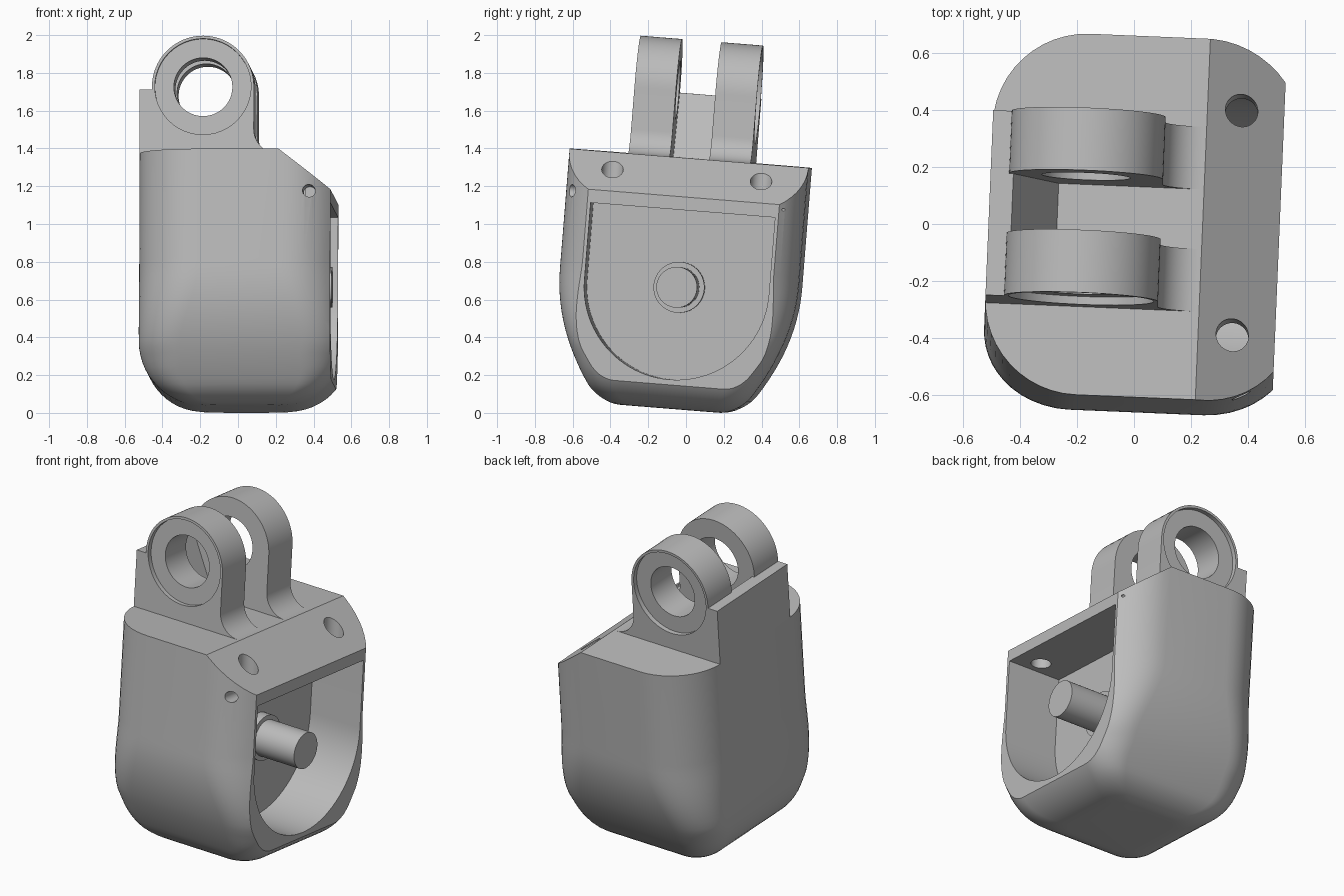
import bpy, bmesh, math
from mathutils import Matrix, Vector, Euler

if "Cube" in bpy.data.objects:
    bpy.data.objects.remove(bpy.data.objects["Cube"])

grey = bpy.data.materials.new("plain grey")
grey.use_nodes = True
grey.diffuse_color = (0.5, 0.5, 0.5, 1)
grey.node_tree.nodes["Principled BSDF"].inputs["Base Color"].default_value = (0.5, 0.5, 0.5, 1)

# Slight lean of the whole part
POSE = Matrix.Translation((-0.003, -0.08, 0.022)) @ Euler(
    (math.radians(-4.6), 0, math.radians(-2.4))).to_matrix().to_4x4()

HALF_Y, LEFT, RIGHT, LEDGE = 0.635, -0.51, 0.51, 1.33
SLOPE_X, SLOPE_Z = 0.24, 1.125
EYE_X, EYE_Z, EYE_R = -0.175, 1.685, 0.27
PIN_Z, CAVITY_R, WALL_X = 0.645, 0.49, 0.16


def make(name, bm):
    bmesh.ops.recalc_face_normals(bm, faces=bm.faces)
    mesh = bpy.data.meshes.new(name)
    bm.to_mesh(mesh)
    bm.free()
    mesh.materials.append(grey)
    ob = bpy.data.objects.new(name, mesh)
    bpy.context.collection.objects.link(ob)
    return ob


def loft(name, rings):
    bm = bmesh.new()
    rows = [[bm.verts.new(p) for p in ring] for ring in rings]
    n = len(rows[0])
    for lo, hi in zip(rows, rows[1:]):
        for i in range(n):
            j = (i + 1) % n
            bm.faces.new((lo[i], lo[j], hi[j], hi[i]))
    bm.faces.new(rows[0])
    bm.faces.new(rows[-1])
    return make(name, bm)


def prism(name, profile, axis, a, b):
    place = {"x": lambda u, v, t: (t, u, v),
             "y": lambda u, v, t: (u, t, v),
             "z": lambda u, v, t: (u, v, t)}[axis]
    return loft(name, [[place(u, v, t) for u, v in profile] for t in (a, b)])


def arc(cu, cv, r, start, end, steps=32):
    angles = [math.radians(start + (end - start) * i / steps) for i in range(steps + 1)]
    return [(cu + r * math.cos(t), cv + r * math.sin(t)) for t in angles]


def rod(name, cu, cv, r, axis, a, b):
    return prism(name, arc(cu, cv, r, 0, 360, 48)[:-1], axis, a, b)


def cut(ob, cutters):
    for c in cutters:
        c.hide_render = True
        mod = ob.modifiers.new("cut", "BOOLEAN")
        mod.operation, mod.solver, mod.object = "DIFFERENCE", "EXACT", c
    bpy.context.view_layer.update()
    graph = bpy.context.evaluated_depsgraph_get()
    mesh = bpy.data.meshes.new_from_object(ob.evaluated_get(graph))
    ob.modifiers.clear()
    ob.data = mesh
    for c in cutters:
        bpy.data.objects.remove(c)


def fillet_inset(r, z):
    rise = r - min(z, r)
    return r - math.sqrt(max(0, r * r - rise * rise))


def body_ring(z):
    # Rounded rectangle that shrinks towards the base
    inset = fillet_inset(0.33, z)
    hy = HALF_Y - 0.55 * max(0, 0.7 - z) ** 2 - fillet_inset(0.1, z)
    t = min(1, max(0, (z - 0.25) / 0.5))
    r = min(0.22 + 0.11 * t * t * (3 - 2 * t), 0.1 + 0.5 * z)
    x0, x1 = LEFT + inset, 0.58 - inset
    ring = []
    for k, (cx, cy) in enumerate([(x1 - r, hy - r), (x0 + r, hy - r),
                                  (x0 + r, r - hy), (x1 - r, r - hy)]):
        ring += arc(cx, cy, r, 90 * k, 90 * k + 90, 12)
    return [(x, y, z) for x, y in ring]


# Main body with a flat right side and a sloped shoulder
levels = [0.33 * (1 - math.cos(math.pi / 2 * i / 14)) for i in range(15)]
levels += [0.33 + 0.42 * i / 9 for i in range(1, 10)] + [LEDGE]
body = loft("body", [body_ring(z) for z in levels])
bm = bmesh.new()
bm.from_mesh(body.data)
slope_normal = Vector((LEDGE - SLOPE_Z, 0, RIGHT - SLOPE_X))
for co, no in [((RIGHT, 0, 0), Vector((1, 0, 0))), ((RIGHT, 0, SLOPE_Z), slope_normal)]:
    bmesh.ops.bisect_plane(bm, geom=bm.verts[:] + bm.edges[:] + bm.faces[:],
                           plane_co=co, plane_no=no.normalized(), clear_outer=True)
    rim = [e for e in bm.edges if e.is_boundary]
    bmesh.ops.holes_fill(bm, edges=rim, sides=0)
bmesh.ops.recalc_face_normals(bm, faces=bm.faces)
bm.to_mesh(body.data)
bm.free()

# Arched pocket in the right side, shoulder holes and cross holes
pocket = arc(0, PIN_Z, CAVITY_R, 180, 360, 48) + [(CAVITY_R, 1.055), (-CAVITY_R, 1.055)]
cut(body, [prism("pocket_cutter", pocket, "x", WALL_X, 0.8)])
cut(body, [rod("hole_cutter", 0.36, s * 0.395, 0.057, "z", 0.98, 1.5) for s in (-1, 1)])
cut(body, [rod("cross_cutter", 0.40, 1.11, 0.033, "y", -0.8, -0.45),
           rod("pinhole_cutter", 0.49, 1.10, 0.007, "y", 0.45, 0.8)])
parts = [body]

# Pin and collar in the pocket
parts.append(rod("collar", 0, PIN_Z, 0.135, "x", WALL_X, WALL_X + 0.06))
parts.append(rod("pin", 0, PIN_Z, 0.108, "x", WALL_X, 0.5))

# Pair of hinge lugs with bored, recessed eyes
foot = 0.13
side = EYE_X + EYE_R
lug = [(LEFT, LEDGE), (SLOPE_X, LEDGE)]
lug += arc(side + foot, LEDGE + foot, foot, 270, 180, 12)
lug += arc(EYE_X, EYE_Z, EYE_R, 0, 180, 40)
lug += [(EYE_X - EYE_R, 1.67), (LEFT, 1.67)]
for s, name in [(-1, "front_lug"), (1, "back_lug")]:
    ob = prism(name, lug, "y", s * 0.105, s * 0.325)
    cut(ob, [rod("bore_cutter", EYE_X, EYE_Z, 0.155, "y", -0.5, 0.5)])
    cut(ob, [rod("recess_cutter", EYE_X, EYE_Z, 0.255, "y", s * 0.297, s * 0.5)])
    parts.append(ob)

# Stop wall joining the lugs on the left edge
wall = [(LEFT, LEDGE), (-0.27, LEDGE), (-0.43, 1.67), (LEFT, 1.67)]
parts.append(prism("stop_wall", wall, "y", -0.105, 0.105))

# Pose and shading
bpy.ops.object.select_all(action="DESELECT")
for ob in parts:
    ob.data.transform(POSE)
    ob.select_set(True)
bpy.context.view_layer.objects.active = body
bpy.ops.object.shade_smooth_by_angle(angle=math.radians(30))
